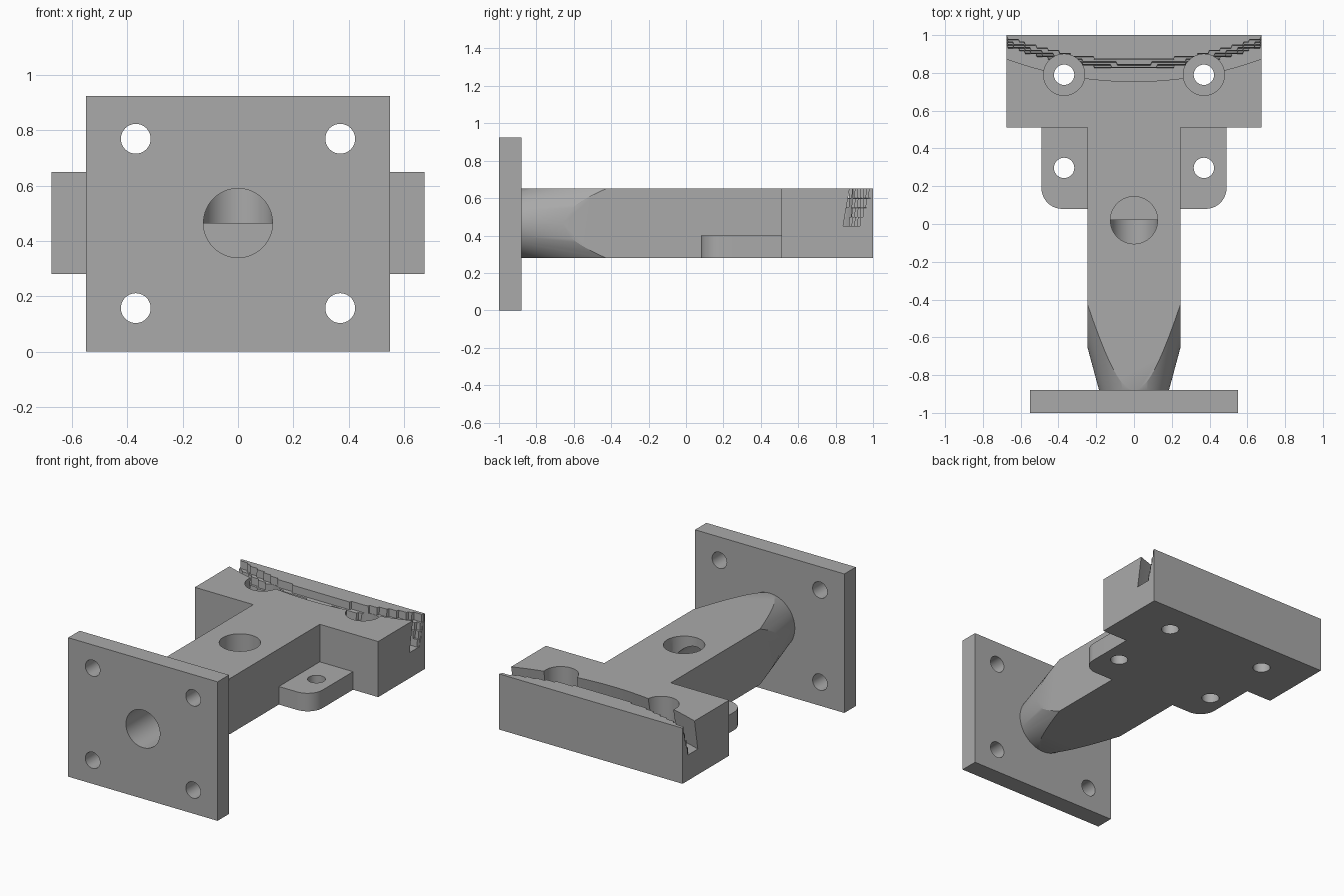
import bpy, bmesh, math
from mathutils import Matrix, Vector

cube = bpy.data.objects.get("Cube")
if cube:
    bpy.data.objects.remove(cube, do_unlink=True)

grey = bpy.data.materials.new("plain grey")
grey.use_nodes = True
colour = (0.4, 0.4, 0.4, 1)
grey.diffuse_color = colour
grey.node_tree.nodes["Principled BSDF"].inputs["Base Color"].default_value = colour

Z0, Z1 = 0.28, 0.65      # underside and top of the arm and head
BORE_Z, BORE_Y = 0.465, 0.02


def finish(bm, name):
    bmesh.ops.recalc_face_normals(bm, faces=bm.faces)
    mesh = bpy.data.meshes.new(name)
    bm.to_mesh(mesh)
    bm.free()
    obj = bpy.data.objects.new(name, mesh)
    bpy.context.collection.objects.link(obj)
    mesh.materials.append(grey)
    return obj


def box(name, x, y, z, round_front=0):
    """Box spanning -x..x and the y and z ranges, with optional rounded front corners."""
    bm = bmesh.new()
    bmesh.ops.create_cube(bm, size=1)
    for v in bm.verts:
        v.co = (v.co.x * 2 * x, y[v.co.y > 0], z[v.co.z > 0])
    if round_front:
        edges = [e for e in bm.edges if all(v.co.y == e.verts[0].co.y for v in e.verts)
                 and e.verts[0].co.x == e.verts[1].co.x
                 and e.verts[0].co.y < sum(y) / 2]
        bmesh.ops.bevel(bm, geom=edges, offset=round_front, segments=10,
                        affect='EDGES', profile=0.5)
    return finish(bm, name)


def rod(name, start, end, r1, r2=None, sides=64):
    """Cylinder or cone between two points."""
    start, end = Vector(start), Vector(end)
    axis = end - start
    bm = bmesh.new()
    turn = axis.to_track_quat('Z', 'Y').to_matrix().to_4x4()
    bmesh.ops.create_cone(bm, cap_ends=True, segments=sides, radius1=r1,
                          radius2=r1 if r2 is None else r2, depth=axis.length,
                          matrix=Matrix.Translation((start + end) / 2) @ turn)
    return finish(bm, name)


def combine(target, tool, operation):
    mod = target.modifiers.new(operation.lower(), 'BOOLEAN')
    mod.operation, mod.object, mod.solver = operation, tool, 'EXACT'
    bpy.context.view_layer.objects.active = target
    bpy.ops.object.modifier_apply(modifier=mod.name)
    bpy.data.objects.remove(tool, do_unlink=True)


def arc(x, radius=1.96):
    """Sag of the curved slot at x."""
    return radius - math.sqrt(radius * radius - x * x)


def slot_cutter():
    """Leaning curved slot: smooth front wall, stair-stepped back wall."""
    bm = bmesh.new()
    steps, half, floor, layers = 46, 0.7, 0.45, 4
    width, height, tread = 2 * half / steps, 0.2 / layers, 0.015
    rings = []
    for i in range(steps):
        left = -half + i * width
        middle = left + width / 2
        for x in (left + 0.003, left + width - 0.003):
            pts = [(0.758 + arc(x), Z1 + 0.02), (0.72 + arc(x), floor)]
            for k in range(layers):
                lean = 0.045 * (k / (layers - 1)) ** 1.5
                back = round((0.82 + 1.04 * arc(middle) + lean) / tread) * tread
                low = floor + k * height
                high = low + height if k < layers - 1 else Z1 + 0.02
                pts += [(back, low), (back + 0.004, high - 0.002)]
            rings.append([bm.verts.new((x, y, z)) for y, z in pts])
    for a, b in zip(rings, rings[1:]):
        for j in range(len(a)):
            n = (j + 1) % len(a)
            bm.faces.new((a[j], a[n], b[n], b[j]))
    bm.faces.new(rings[0])
    bm.faces.new(rings[-1])
    bmesh.ops.triangulate(bm, faces=bm.faces)
    return finish(bm, "slot_cutter")


# Arm, with its front end trimmed to a cone
body = box("bracket_body", 0.245, (-0.94, 0.6), (Z0, Z1))
slope, trim_end = 0.27, 0.8
combine(body, rod("arm_trim", (0, -0.98, BORE_Z), (0, trim_end, BORE_Z),
                  0.185 - 0.1 * slope, 0.185 + (trim_end + 0.88) * slope, 96), 'INTERSECT')

# Mounting plate, head block and side lugs
combine(body, box("mounting_plate", 0.55, (-1, -0.88), (0, 0.925)), 'UNION')
combine(body, box("head_block", 0.675, (0.51, 1), (Z0, Z1)), 'UNION')
combine(body, box("side_lugs", 0.49, (0.08, 0.56), (Z0, 0.40), 0.11), 'UNION')

# Curved slot across the head
combine(body, slot_cutter(), 'DIFFERENCE')

# Bore from the front face meeting a bore from the top
combine(body, rod("front_bore", (0, -1.1, BORE_Z), (0, BORE_Y, BORE_Z), 0.125), 'DIFFERENCE')
combine(body, rod("top_bore", (0, BORE_Y, BORE_Z), (0, BORE_Y, 0.8), 0.125), 'DIFFERENCE')

# Screw holes in the plate, lugs and head, with counterbores in the head
for x in (-0.37, 0.37):
    for z in (0.157, 0.77):
        combine(body, rod("plate_hole", (x, -1.1, z), (x, -0.8, z), 0.054, sides=40), 'DIFFERENCE')
    for y in (0.297, 0.79):
        combine(body, rod("screw_hole", (x, y, 0.2), (x, y, 0.8), 0.054, sides=40), 'DIFFERENCE')
    combine(body, rod("counterbore", (x, 0.79, 0.40), (x, 0.79, 0.8), 0.109), 'DIFFERENCE')

# Smooth the round surfaces, keep the edges crisp
bpy.ops.object.select_all(action='DESELECT')
body.select_set(True)
bpy.context.view_layer.objects.active = body
bpy.ops.object.shade_smooth_by_angle(angle=math.radians(25))
